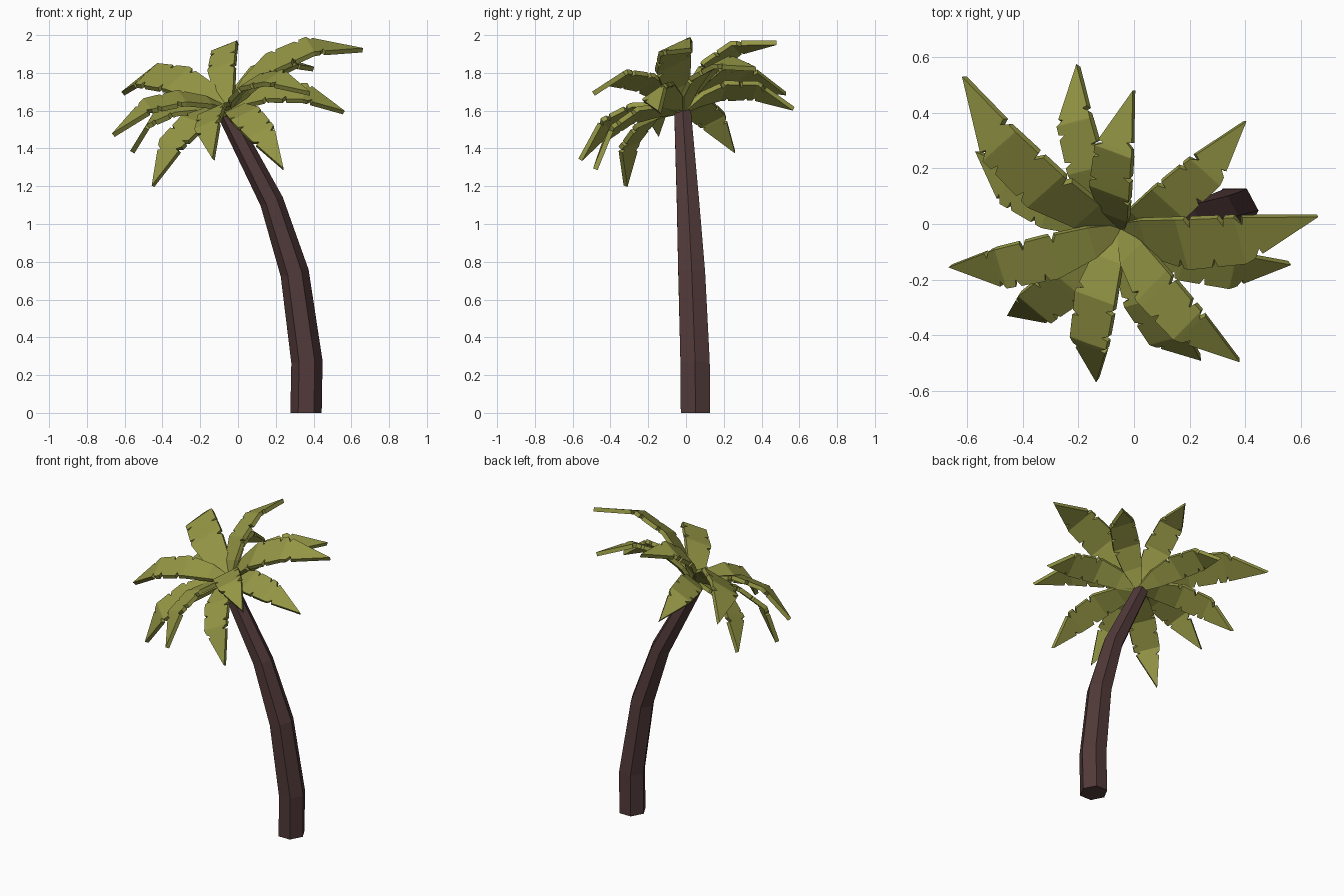
import bpy, bmesh, math
from mathutils import Vector

if "Cube" in bpy.data.objects:
    bpy.data.objects.remove(bpy.data.objects["Cube"])


def material(name, rgb):
    m = bpy.data.materials.new(name)
    m.diffuse_color = (*rgb, 1)
    m.use_nodes = True
    m.node_tree.nodes["Principled BSDF"].inputs["Base Color"].default_value = m.diffuse_color
    return m


LEAF = material("olive green", (0.30, 0.31, 0.06))
BARK = material("dark brown", (0.085, 0.042, 0.042))


def finish(bm, name, mat):
    bmesh.ops.recalc_face_normals(bm, faces=bm.faces)
    me = bpy.data.meshes.new(name)
    bm.to_mesh(me)
    bm.free()
    me.materials.append(mat)
    ob = bpy.data.objects.new(name, me)
    bpy.context.collection.objects.link(ob)
    return ob


def lerp(table, t):
    for (a, va), (b, vb) in zip(table, table[1:]):
        if t <= b:
            return va + (vb - va) * (t - a) / (b - a)
    return table[-1][1]


# Trunk: tapering, leaning six-sided tube; rings are (x, y, z, radius, tilt)
RINGS = [(0.36, 0.05, 0.0, 0.083, 0.0), (0.365, 0.048, 0.27, 0.083, 0.08),
         (0.30, 0.03, 0.74, 0.076, 0.25), (0.178, 0.01, 1.12, 0.063, 0.37),
         (-0.065, -0.018, 1.59, 0.047, 0.5)]
bm = bmesh.new()
rings = []
for x, y, z, r, tilt in RINGS:
    ring = []
    for k in range(6):
        a = k * math.pi / 3
        px = r * math.cos(a)
        ring.append(bm.verts.new((x + px * math.cos(tilt), y + r * 1.08 * math.sin(a),
                                  z + px * math.sin(tilt))))
    rings.append(ring)
for lo, hi in zip(rings, rings[1:]):
    for k in range(6):
        bm.faces.new((lo[k], lo[(k + 1) % 6], hi[(k + 1) % 6], hi[k]))
bm.faces.new(rings[0])
bm.faces.new(rings[-1])
finish(bm, "trunk", BARK)

# Frond shape along its chord: arch height, half width, and edge notches
ARCH = [(0, 0), (0.17, 0.115), (0.39, 0.2), (0.68, 0.195), (1, 0)]
WIDTH = [(0, 0.025), (0.17, 0.095), (0.39, 0.132), (0.68, 0.122), (1, 0.0)]
NOTCHES = {-1: (0.36, 0.53, 0.74), 1: (0.45, 0.62, 0.70)}
GAP = 0.022
STATIONS = sorted({t for t, _ in ARCH} |
                  {round(n + d, 3) for s in NOTCHES.values() for n in s
                   for d in (-GAP, 0, GAP * 0.4)})
CROWN = Vector((-0.045, -0.012, 1.60))


def half_width(t, side):
    w = lerp(WIDTH, t)
    for n in NOTCHES[side]:
        if abs(t - n) < 0.001:
            w *= 0.66
    return w


def frond(i, tip, roll):
    chord = Vector(tip) - CROWN
    size = chord.length
    c = chord.normalized()
    left = Vector((0, 0, 1)).cross(c).normalized()
    up = c.cross(left)
    bend = up * math.cos(roll) + left * math.sin(roll)
    across = bend.cross(c)
    bm = bmesh.new()
    rows = []
    for t in STATIONS:
        mid = CROWN + size * (t * c + lerp(ARCH, t) * bend)
        if t == 1:
            rows.append([bm.verts.new(mid)])
        else:
            rows.append([bm.verts.new(mid + across * size * s * (half_width(t, s) if s else 0))
                         for s in (-1, 0, 1)])
    for a, b in zip(rows, rows[1:]):
        for k in (0, 1):
            if len(b) == 1:
                bm.faces.new((a[k], a[k + 1], b[0]))
            else:
                bm.faces.new((a[k], a[k + 1], b[k + 1], b[k]))
    ob = finish(bm, f"frond_{i}", LEAF)
    mod = ob.modifiers.new("thickness", 'SOLIDIFY')
    mod.thickness = 0.026
    mod.offset = 0


# Fronds: tip position and roll in degrees (positive leans left of heading)
FRONDS = [((-0.61, 0.53, 1.69), 35), ((-0.20, 0.57, 1.61), 33), ((0.0, 0.48, 1.96), 25),
          ((0.40, 0.37, 1.82), -20), ((0.66, 0.03, 1.92), -27), ((0.56, -0.14, 1.59), -34),
          ((0.38, -0.49, 1.69), -25), ((0.24, -0.48, 1.29), -30), ((-0.13, -0.56, 1.34), -25),
          ((-0.45, -0.32, 1.20), 20), ((-0.66, -0.15, 1.47), 22), ((-0.56, 0.26, 1.38), 28)]
for i, (tip, roll) in enumerate(FRONDS, 1):
    frond(i, tip, math.radians(roll))
